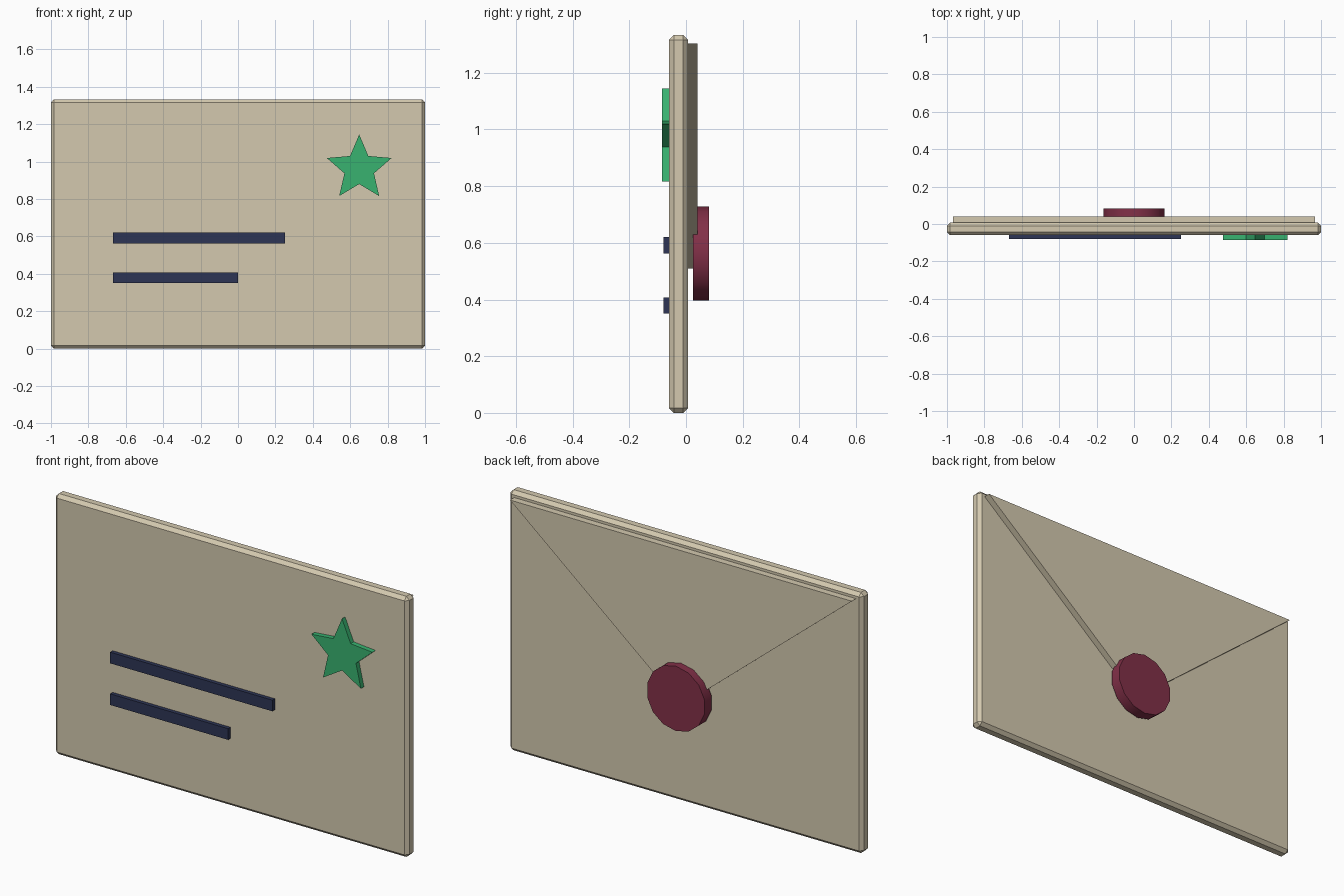
import bpy, bmesh, math

if "Cube" in bpy.data.objects:
    bpy.data.objects.remove(bpy.data.objects["Cube"])


def material(name, rgb):
    lin = [(c / 255 / 12.92) if c <= 10 else ((c / 255 + 0.055) / 1.055) ** 2.4 for c in rgb]
    m = bpy.data.materials.new(name)
    m.diffuse_color = (*lin, 1)
    m.use_nodes = True
    m.node_tree.nodes["Principled BSDF"].inputs["Base Color"].default_value = m.diffuse_color
    return m


paper = material("cream paper", (212, 201, 175))
ink = material("navy ink", (45, 53, 85))
green = material("green stamp", (56, 178, 112))
wax = material("burgundy wax", (130, 48, 72))


def prism(name, outline, y0, y1, mat):
    """Extrude an x-z outline from y0 to y1."""
    bm = bmesh.new()
    face = bm.faces.new([bm.verts.new((x, y0, z)) for x, z in outline])
    ext = bmesh.ops.extrude_face_region(bm, geom=[face])
    for v in ext["geom"]:
        if isinstance(v, bmesh.types.BMVert):
            v.co.y = y1
    bmesh.ops.recalc_face_normals(bm, faces=bm.faces)
    mesh = bpy.data.meshes.new(name)
    bm.to_mesh(mesh)
    bm.free()
    mesh.materials.append(mat)
    ob = bpy.data.objects.new(name, mesh)
    bpy.context.collection.objects.link(ob)
    return ob


def rect(x0, x1, z0, z1):
    return [(x0, z0), (x1, z0), (x1, z1), (x0, z1)]


def ring(cx, cz, radii, n):
    return [(cx + radii[i % len(radii)] * math.sin(2 * math.pi * i / n),
             cz + radii[i % len(radii)] * math.cos(2 * math.pi * i / n)) for i in range(n)]


# Envelope body with chamfered edges
body = prism("envelope_body", rect(-1, 1, 0, 1.333), -0.06, 0.007, paper)
bev = body.modifiers.new("chamfer", "BEVEL")
bev.width = 0.017
bev.segments = 1

# Triangular back flap
prism("back_flap", [(-0.967, 1.303), (0.967, 1.303), (0, 0.51)], 0.0, 0.041, paper)

# Wax seal on the flap tip
seal = prism("wax_seal", ring(0, 0.562, [0.166], 14), 0.025, 0.082, wax)
bpy.context.view_layer.objects.active = seal
seal.select_set(True)
bpy.ops.object.shade_smooth_by_angle(angle=math.radians(35))

# Address lines
for i, (x1, z0) in enumerate([(0.25, 0.563), (0.0, 0.35)]):
    prism(f"address_line_{i + 1}", rect(-0.667, x1, z0, z0 + 0.057), -0.08, -0.053, ink)

# Star stamp
prism("star_stamp", ring(0.648, 0.963, [0.182, 0.083], 10), -0.085, -0.053, green)
